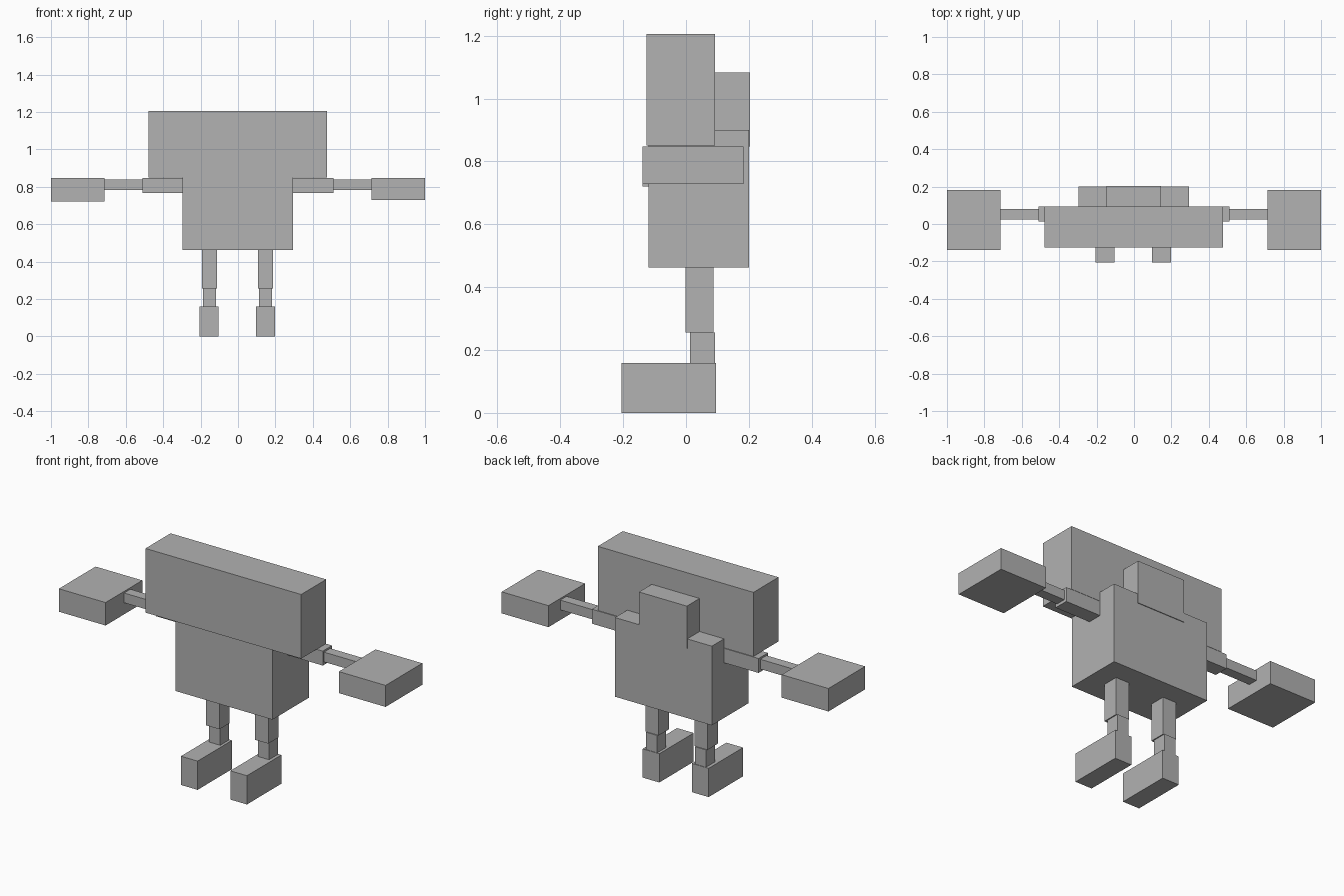
import bpy

cube = bpy.data.objects.get("Cube")
if cube:
    bpy.data.objects.remove(cube, do_unlink=True)

# Single plain grey
grey = bpy.data.materials.new("plain_grey")
grey.use_nodes = True
colour = (0.445, 0.445, 0.445, 1.0)
grey.diffuse_color = colour
grey.node_tree.nodes["Principled BSDF"].inputs["Base Color"].default_value = colour


def box(name, x, y, z):
    """Add a block spanning the given (low, high) ranges."""
    spans = (x, y, z)
    bpy.ops.mesh.primitive_cube_add(size=1, location=[(a + b) / 2 for a, b in spans])
    obj = bpy.context.object
    obj.name = name
    obj.scale = [b - a for a, b in spans]
    bpy.ops.object.transform_apply(location=False, rotation=False, scale=True)
    obj.data.materials.append(grey)
    return obj


# Wide head, torso that rises behind it, and the neck plate at the back
box("head", (-0.478, 0.475), (-0.126, 0.093), (0.85, 1.205))
box("torso", (-0.298, 0.295), (-0.12, 0.20), (0.462, 0.90))
box("neck", (-0.148, 0.145), (0.085, 0.204), (0.847, 1.083))

# Limbs, mirrored to both sides
for side, s in (("left", 1), ("right", -1)):
    def limb(name, x, y, z):
        box(f"{side}_{name}", sorted((s * x[0], s * x[1])), y, z)

    limb("upper_arm", (0.28, 0.51), (0.013, 0.094), (0.768, 0.848))
    limb("forearm", (0.505, 0.72), (0.024, 0.079), (0.784, 0.838))
    limb("hand", (0.714, 1.0), (-0.138, 0.183), (0.728 if s > 0 else 0.72, 0.847))
    # The right leg sits slightly further out
    d = 0.0 if s > 0 else 0.006
    limb("thigh", (0.106 + d, 0.187 + d), (-0.002, 0.087), (0.255, 0.47))
    limb("shin", (0.112 + d, 0.181 + d), (0.013, 0.092), (0.15, 0.255))
    limb("foot", (0.097 + d, 0.199 + d), (-0.206, 0.095), (0.0, 0.159))
